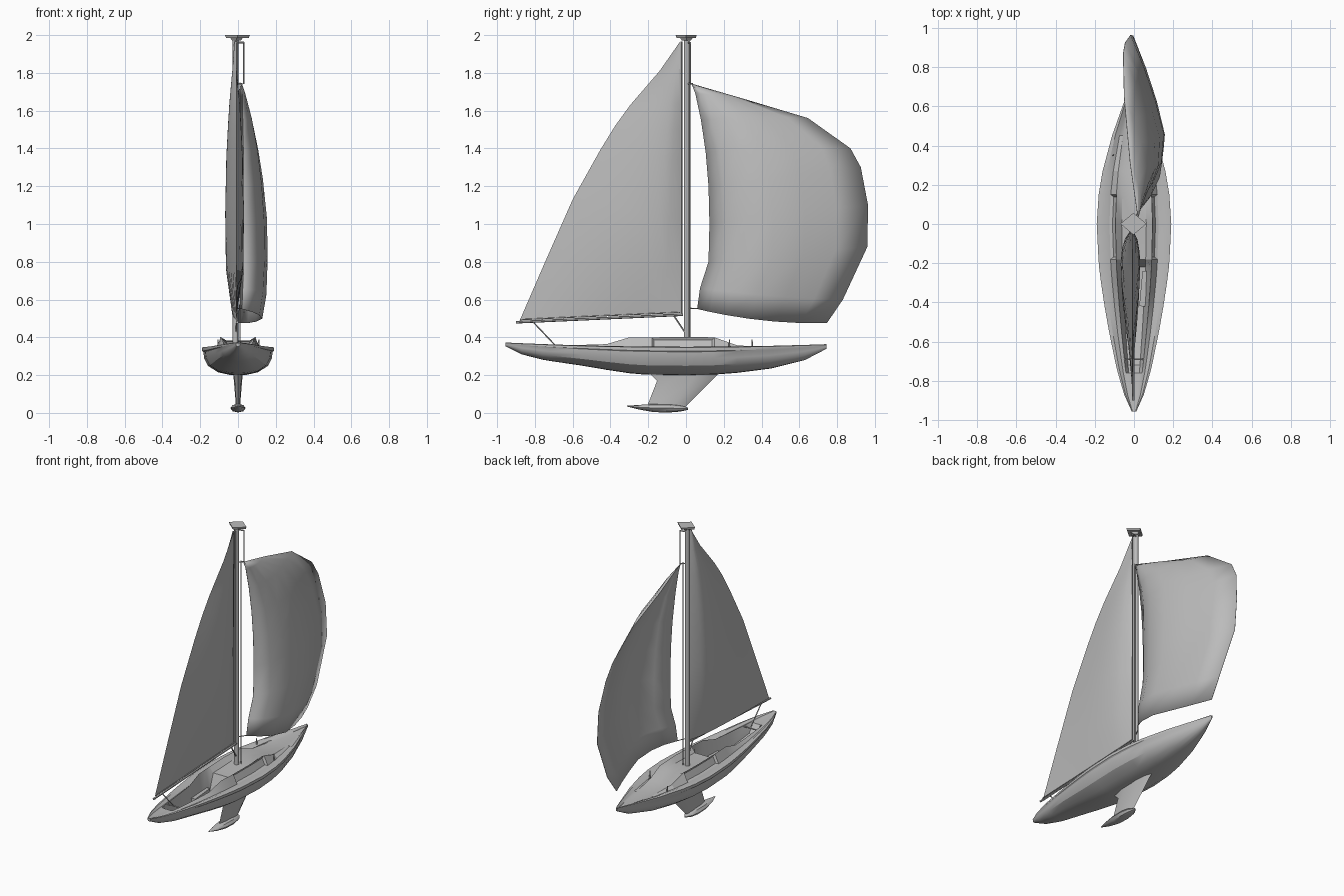
import bpy, bmesh, math
from mathutils import Vector

if "Cube" in bpy.data.objects:
    bpy.data.objects.remove(bpy.data.objects["Cube"])

grey = bpy.data.materials.new("pale_grey")
grey.diffuse_color = (0.5, 0.5, 0.5, 1)
grey.use_nodes = True
grey.node_tree.nodes["Principled BSDF"].inputs["Base Color"].default_value = grey.diffuse_color


def finish(name, bm, angle=30):
    bmesh.ops.recalc_face_normals(bm, faces=bm.faces[:])
    me = bpy.data.meshes.new(name)
    bm.to_mesh(me)
    bm.free()
    me.materials.append(grey)
    for f in me.polygons:
        f.use_smooth = True
    me.set_sharp_from_angle(angle=math.radians(angle))
    ob = bpy.data.objects.new(name, me)
    bpy.context.collection.objects.link(ob)
    return ob


def rod(name, a, b, r, sides=8, r2=None):
    a, b = Vector(a), Vector(b)
    bm = bmesh.new()
    bmesh.ops.create_cone(bm, cap_ends=True, segments=sides, radius1=r,
                          radius2=r if r2 is None else r2, depth=(b - a).length)
    ob = finish(name, bm, 50)
    ob.location = (a + b) / 2
    ob.rotation_mode = 'QUATERNION'
    ob.rotation_quaternion = (b - a).to_track_quat('Z', 'Y')
    return ob


def loft(rings, closed):
    """Skin equal-length rows of points; returns bmesh and grid of faces."""
    bm = bmesh.new()
    rows = [[bm.verts.new(p) for p in ring] for ring in rings]
    n = len(rows[0])
    grid = []
    for a, b in zip(rows, rows[1:]):
        grid.append([bm.faces.new((a[i], a[(i + 1) % n], b[(i + 1) % n], b[i]))
                     for i in range(n if closed else n - 1)])
    if closed:
        bm.faces.new(rows[0][::-1])
        bm.faces.new(rows[-1])
    return bm, grid


# Hull, deck, cockpit and cabin: y, half beam, keel z, shoulder z, centre z
stations = [
    (-.955, .012, .352, .371, .370), (-.87, .050, .310, .362, .361),
    (-.76, .082, .282, .360, .358), (-.72, .092, .275, .360, .300),
    (-.55, .127, .250, .360, .270), (-.42, .150, .228, .364, .260),
    (-.30, .168, .210, .400, .255), (-.22, .178, .203, .400, .258),
    (-.18, .181, .202, .400, .368), (0, .190, .199, .402, .372),
    (.15, .180, .203, .400, .382), (.27, .160, .212, .358, .352),
    (.45, .112, .235, .345, .342), (.63, .048, .280, .346, .345),
    (.745, .004, .340, .350, .351)]
rings = []
for y, w, zk, zc, zf in stations:
    zs = .347 + .025 * y * y
    d = zs - zk
    half = [(.25 * w, zk + .02 * d), (.56 * w, zk + .11 * d), (.84 * w, zk + .34 * d),
            (.94 * w, zk + .6 * d), (.965 * w, zs - .18 * d), (w, zs - .13 * d), (w, zs),
            (.86 * w, zs + .003), (.66 * w, zs - .008 * min(1, w / .1)),
            (.50 * w, zc), (.33 * w, zf)]
    pts = [(0, zk)] + half + [(0, zf)] + [(-x, z) for x, z in reversed(half)]
    rings.append([(x, y, z) for x, z in pts])
bm, grid = loft(rings, True)
bmesh.ops.recalc_face_normals(bm, faces=bm.faces[:])
# Long recessed cabin windows, one each side
for col in (9, 14):
    bmesh.ops.inset_region(bm, faces=[grid[8][col], grid[9][col]],
                           thickness=.011, depth=-.012, use_even_offset=True)
finish("hull", bm, 30)

# Keel fin: z, rear y, front y, half thickness
rings = []
for z, y0, y1, t in [(.035, -.20, .0, .012), (.05, -.20, .015, .012),
                     (.17, -.153, .135, .022), (.215, -.20, .18, .026)]:
    L = y1 - y0
    side = [(.25, .8), (.65, 1), (.88, .65)]
    rings.append([(0, y0, z)] + [(t * k, y0 + L * u, z) for u, k in side] + [(0, y1, z)]
                 + [(-t * k, y0 + L * u, z) for u, k in reversed(side)])
bm, _ = loft(rings, True)
finish("keel_fin", bm)

# Ballast bulb: flattened, pointed at the ends
rings = []
for y, w, h, zc in [(-.312, .003, .002, .036), (-.25, .024, .012, .030), (-.17, .038, .022, .026),
                    (-.09, .040, .023, .025), (-.03, .030, .017, .024), (.01, .006, .006, .022)]:
    rings.append([(w * math.cos(a), y, zc + h * math.sin(a))
                  for a in [i * math.tau / 8 for i in range(8)]])
bm, _ = loft(rings, True)
finish("ballast_bulb", bm, 40)

# Mainsail, full on both sides: luff z, leech y, leech z, half fullness
edge = [(.53, -.88, .49, .012), (.75, -.75, .79, .046), (1.02, -.60, 1.13, .050),
        (1.34, -.455, 1.39, .044), (1.50, -.375, 1.52, .036), (1.64, -.295, 1.63, .028),
        (1.82, -.14, 1.81, .012), (1.965, -.031, 1.966, .001)]
rows = []
for lz, ey, ez, full in edge:
    us = [i / 10 for i in range(11)]
    line = [(u, math.sin(math.pi * u ** .62)) for u in us]
    loop = [(u, s) for u, s in line] + [(u, -s) for u, s in reversed(line[1:-1])]
    rows.append([(-.008 - .010 * abs(s) + full * s, -.03 + (ey + .03) * u, lz + (ez - lz) * u)
                 for u, s in loop])
bm, _ = loft(rows, True)
finish("mainsail", bm, 40)

# Ballooning headsail: luff y, z; leech y, z; luff x, leech x, bulge, foot sag
edge = [(.06, .55, .745, .475, .02, .0, .115, -.022), (.075, .66, .83, .60, .025, .01, .13, -.01),
        (.12, .80, .96, .88, .03, -.005, .14, 0), (.125, 1.0, .963, 1.10, .03, -.018, .14, 0),
        (.12, 1.20, .925, 1.30, .03, -.045, .13, 0), (.105, 1.38, .87, 1.40, .028, -.055, .11, .01),
        (.08, 1.55, .645, 1.56, .025, -.05, .075, .01), (.05, 1.69, .31, 1.66, .022, -.02, .03, .005),
        (.03, 1.74, .032, 1.741, .02, .02, 0, 0)]
curve = [(0, 0), (.1, .5), (.22, .84), (.4, 1), (.6, .76), (.8, .42), (1, 0)]
rows = []
for ly, lz, ey, ez, lx, ex, bulge, sag in edge:
    rows.append([(lx + (ex - lx) * u + bulge * v, ly + (ey - ly) * u,
                  lz + (ez - lz) * u + sag * 4 * u * (1 - u)) for u, v in curve])
bm, _ = loft(rows, False)
bmesh.ops.remove_doubles(bm, verts=bm.verts[:], dist=.0005)
ob = finish("headsail", bm, 30)
m = ob.modifiers.new("thickness", 'SOLIDIFY')
m.thickness = .003
m.offset = 0

# Mast with a diamond cap
rod("mast", (-.013, .004, .355), (-.013, .004, 1.985), .0155, 12)
bm = bmesh.new()
bmesh.ops.create_cone(bm, cap_ends=True, segments=4, radius1=.06, radius2=.066, depth=.014)
cap = finish("mast_cap", bm)
cap.location = (-.003, .001, 1.993)
cap.scale = (1, .85, 1)
rod("mast_cap_neck", (-.008, .002, 1.972), (-.008, .002, 1.988), .024, 4, .035)

# Rigging: name, start, end, radius
for name, a, b, r in [
    ("boom", (-.004, -.90, .480), (-.004, -.015, .520), .007),
    ("boom_track", (-.004, -.88, .494), (-.004, -.03, .532), .003),
    ("mainsail_track", (-.006, -.022, .52), (-.006, -.022, 1.965), .004),
    ("mast_line", (.010, .020, .37), (.010, .020, 1.75), .003),
    ("halyard", (.030, .022, 1.74), (.030, .022, 1.96), .004),
    ("halyard_arm", (-.013, .012, 1.96), (.033, .022, 1.96), .005),
    ("head_hook", (-.01, .004, 1.742), (.022, .035, 1.742), .004),
    ("tack_line", (-.01, .004, .555), (.02, .06, .552), .003),
    ("main_sheet", (0, -.81, .482), (0, -.69, .355), .0035),
    ("boom_strut", (-.006, -.065, .515), (-.01, -.004, .425), .004),
]:
    rod(name, a, b, r, 6)

# Small deck posts
for x, y in [(-.105, .35), (.11, .23)]:
    rod("deck_post", (x, y, .335), (x, y, .388), .005, 6, .003)

# Cockpit benches and a sheet beam
for s in (-1, 1):
    bm = bmesh.new()
    bmesh.ops.create_cube(bm, size=1)
    bench = finish("cockpit_bench", bm)
    bench.scale = (.03, .18, .03)
    bench.location = (s * .050, -.33, .275)
    bench.rotation_euler = (0, 0, -s * .09)
rod("sheet_beam", (-.05, -.69, .355), (.05, -.69, .355), .005, 6)
